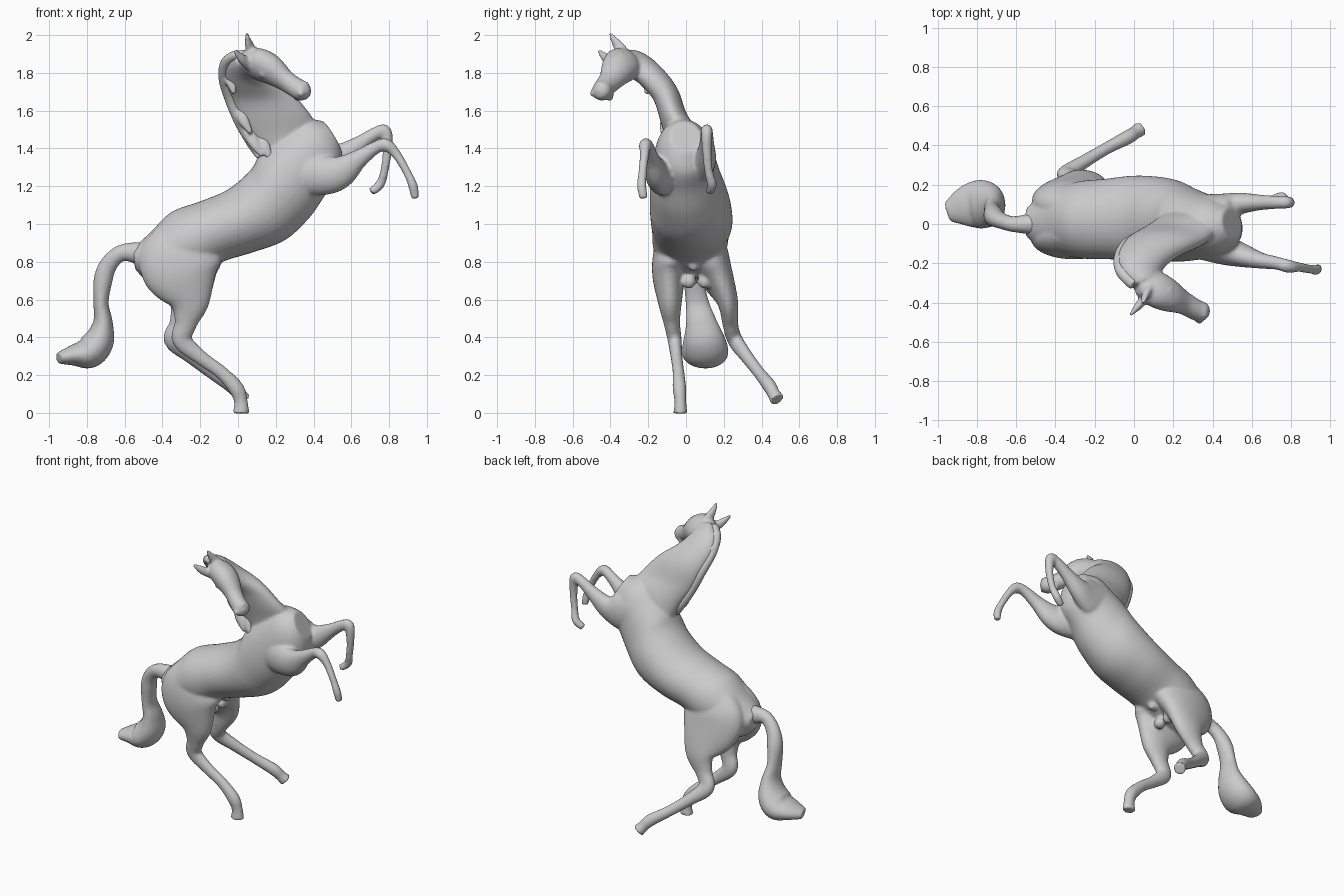
import bpy, bmesh
from math import cos, sin, tau
from mathutils import Vector as V


def spline(rows, n=6):
    """Catmull-Rom through rows of numbers."""
    p = [rows[0]] + list(rows) + [rows[-1]]
    out = []
    for i in range(1, len(p) - 2):
        for k in range(n):
            t = k / n
            out.append([0.5 * (2 * b + (c - a) * t + (2 * a - 5 * b + 4 * c - d) * t * t
                               + (3 * b - a - 3 * c + d) * t ** 3)
                        for a, b, c, d in zip(*p[i - 1:i + 3])])
    return out + [list(rows[-1])]


def loft(bm, rows, side=(0, 1, 0), seg=36):
    """Rows are (centre, depth radius, side radius) or (top point, bottom point, half width)."""
    rows = spline(rows)
    tube = len(rows[0]) == 5
    cen = [V(r[:3]) if tube else (V(r[:3]) + V(r[3:6])) / 2 for r in rows]
    rings = []
    for i, r in enumerate(rows):
        tan = (cen[min(i + 1, len(cen) - 1)] - cen[max(i - 1, 0)]).normalized()
        if tube:
            s = V(side)
            s = (s - tan * s.dot(tan)).normalized()
            u, s = tan.cross(s) * max(r[3], .004), s * max(r[4], .004)
        else:
            u = (V(r[:3]) - V(r[3:6])) / 2
            s = tan.cross(u).normalized() * r[6]
        rings.append([bm.verts.new(cen[i] + u * cos(tau * k / seg) + s * sin(tau * k / seg))
                      for k in range(seg)])
    for a, b in zip(rings, rings[1:]):
        for k in range(seg):
            j = (k + 1) % seg
            bm.faces.new((a[k], a[j], b[j], b[k]))
    bm.faces.new(rings[0][::-1])
    bm.faces.new(rings[-1])


def ball(bm, c, r):
    for v in bmesh.ops.create_uvsphere(bm, u_segments=16, v_segments=10, radius=r)["verts"]:
        v.co += V(c)


def finish(bm, name, voxel=.0095, smooth=6):
    bmesh.ops.recalc_face_normals(bm, faces=bm.faces)
    me = bpy.data.meshes.new(name)
    bm.to_mesh(me)
    bm.free()
    ob = bpy.data.objects.new(name, me)
    bpy.context.collection.objects.link(ob)
    m = ob.modifiers.new("blend", 'REMESH')
    m.mode, m.voxel_size, m.use_smooth_shade = 'VOXEL', voxel, True
    m = ob.modifiers.new("soften", 'SMOOTH')
    m.factor, m.iterations = .5, smooth


body = bmesh.new()
# trunk, rump to chest
loft(body, [(-.555, .01, .87, -.545, .01, .76, .07), (-.46, .01, .96, -.44, .01, .68, .15),
            (-.35, .02, 1.065, -.22, .02, .72, .195), (-.2, .025, 1.12, -.08, .025, .80, .205),
            (-.05, .03, 1.185, .08, .03, .85, .217), (.07, .02, 1.29, .25, .02, .915, .213),
            (.12, 0, 1.38, .38, 0, 1.035, .193), (.2, -.01, 1.46, .47, -.01, 1.165, .17),
            (.33, -.01, 1.55, .545, -.01, 1.27, .14), (.45, 0, 1.545, .55, 0, 1.38, .085)])
# neck, turning to the side
loft(body, [(.12, 0, 1.32, .48, 0, 1.36, .10), (.07, -.035, 1.43, .43, -.02, 1.50, .085),
            (.0, -.065, 1.55, .38, -.07, 1.585, .072), (-.05, -.10, 1.68, .29, -.115, 1.69, .07),
            (-.085, -.17, 1.79, .20, -.175, 1.75, .07), (-.065, -.24, 1.87, .15, -.23, 1.78, .068),
            (.0, -.31, 1.91, .12, -.29, 1.80, .065)])
# head, cheeks, eyes, nostrils, lower lip
L = (.38, .53, .76)
loft(body, [(.02, -.31, 1.87, .05, .05), (.10, -.33, 1.85, .097, .075), (.17, -.36, 1.82, .092, .075),
            (.25, -.40, 1.76, .064, .054), (.31, -.435, 1.72, .054, .053),
            (.35, -.45, 1.70, .05, .052), (.378, -.463, 1.69, .024, .024)], L)
for s in (-1, 1):
    ball(body, V((.155, -.375, 1.84)) + V(L) * .062 * s, .02)
    ball(body, V((.345, -.475, 1.715)) + V(L) * .03 * s, .02)
ball(body, (.315, -.405, 1.675), .024)
# ears
loft(body, [(.08, -.32, 1.89, .024, .037), (.06, -.36, 1.945, .02, .03), (.045, -.405, 2.012, .007, .009)], L)
loft(body, [(.06, -.37, 1.84, .024, .03), (.02, -.42, 1.875, .02, .028), (-.02, -.465, 1.92, .007, .009)], L)
# near front leg
loft(body, [(.34, -.10, 1.27, .12, .08), (.47, -.135, 1.26, .105, .075), (.55, -.16, 1.28, .085, .06),
            (.64, -.185, 1.345, .05, .042), (.73, -.20, 1.405, .034, .033), (.785, -.215, 1.417, .035, .034),
            (.84, -.22, 1.367, .025, .025), (.897, -.23, 1.27, .022, .023), (.927, -.234, 1.20, .025, .025),
            (.938, -.225, 1.135, .022, .022)])
# far front leg
loft(body, [(.34, .08, 1.34, .13, .07), (.46, .09, 1.34, .12, .065), (.54, .105, 1.355, .075, .055),
            (.64, .11, 1.42, .045, .04), (.73, .11, 1.48, .034, .033), (.78, .11, 1.487, .035, .031),
            (.79, .11, 1.39, .025, .025), (.775, .12, 1.28, .022, .023), (.752, .137, 1.21, .025, .026),
            (.705, .125, 1.17, .022, .022)])
# near hind leg
loft(body, [(-.29, -.04, .97, .13, .08), (-.305, -.065, .85, .21, .105), (-.30, -.09, .74, .205, .09),
            (-.26, -.085, .59, .115, .064), (-.275, -.075, .48, .062, .044), (-.295, -.06, .385, .053, .037),
            (-.20, -.05, .295, .039, .031), (-.09, -.04, .215, .036, .031), (-.01, -.035, .13, .041, .036),
            (.015, -.03, .06, .036, .031), (.016, -.03, -.003, .045, .038)])
# far hind leg
loft(body, [(-.29, .08, .97, .13, .08), (-.305, .11, .85, .21, .11), (-.295, .155, .74, .2, .092),
            (-.265, .22, .59, .112, .056), (-.305, .235, .47, .06, .041), (-.34, .26, .385, .053, .04),
            (-.25, .32, .30, .039, .034), (-.14, .385, .215, .035, .031), (-.035, .44, .145, .039, .036),
            (.005, .465, .10, .035, .034), (.03, .483, .07, .042, .04)])
# underside
loft(body, [(-.20, .04, .82, .04, .04), (-.13, .04, .785, .034, .032), (-.095, .04, .775, .02, .02)])
for y in (.015, .1):
    ball(body, (-.20, y, .695), .038)
finish(body, "horse_body")

# mane: a thin crest with locks falling on the near side
mane = bmesh.new()
loft(mane, [(.0, -.31, 1.90, .025, .03), (-.06, -.25, 1.86, .03, .03), (-.075, -.18, 1.78, .03, .03),
            (-.045, -.11, 1.67, .03, .03), (.01, -.075, 1.54, .03, .03), (.08, -.05, 1.42, .03, .03),
            (.11, -.06, 1.35, .012, .015)], seg=16)
for x, y, z, dx, dz in ((-.02, -.27, 1.86, .03, -.08), (-.05, -.21, 1.80, .03, -.11),
                        (.0, -.125, 1.60, .07, -.12), (.05, -.11, 1.48, .08, -.12), (.12, -.11, 1.44, .06, -.10)):
    loft(mane, [(x, y + .04, z + .03, .035, .022), (x + dx * .4, y + .01, z + dz * .4, .03, .02),
                (x + dx, y, z + dz, .012, .012)], seg=16)
finish(mane, "mane", .008, 4)

# tail with a broad brush
tail = bmesh.new()
loft(tail, [(-.45, .005, .81, .09, .09), (-.53, .0, .845, .06, .055), (-.62, .0, .845, .044, .04),
            (-.685, .02, .785, .047, .042), (-.715, .04, .70, .05, .053), (-.725, .06, .58, .04, .062),
            (-.715, .08, .48, .052, .082), (-.735, .095, .385, .08, .112), (-.79, .1, .32, .085, .124),
            (-.87, .085, .305, .056, .1), (-.95, .06, .29, .03, .05)])
finish(tail, "tail", smooth=4)
